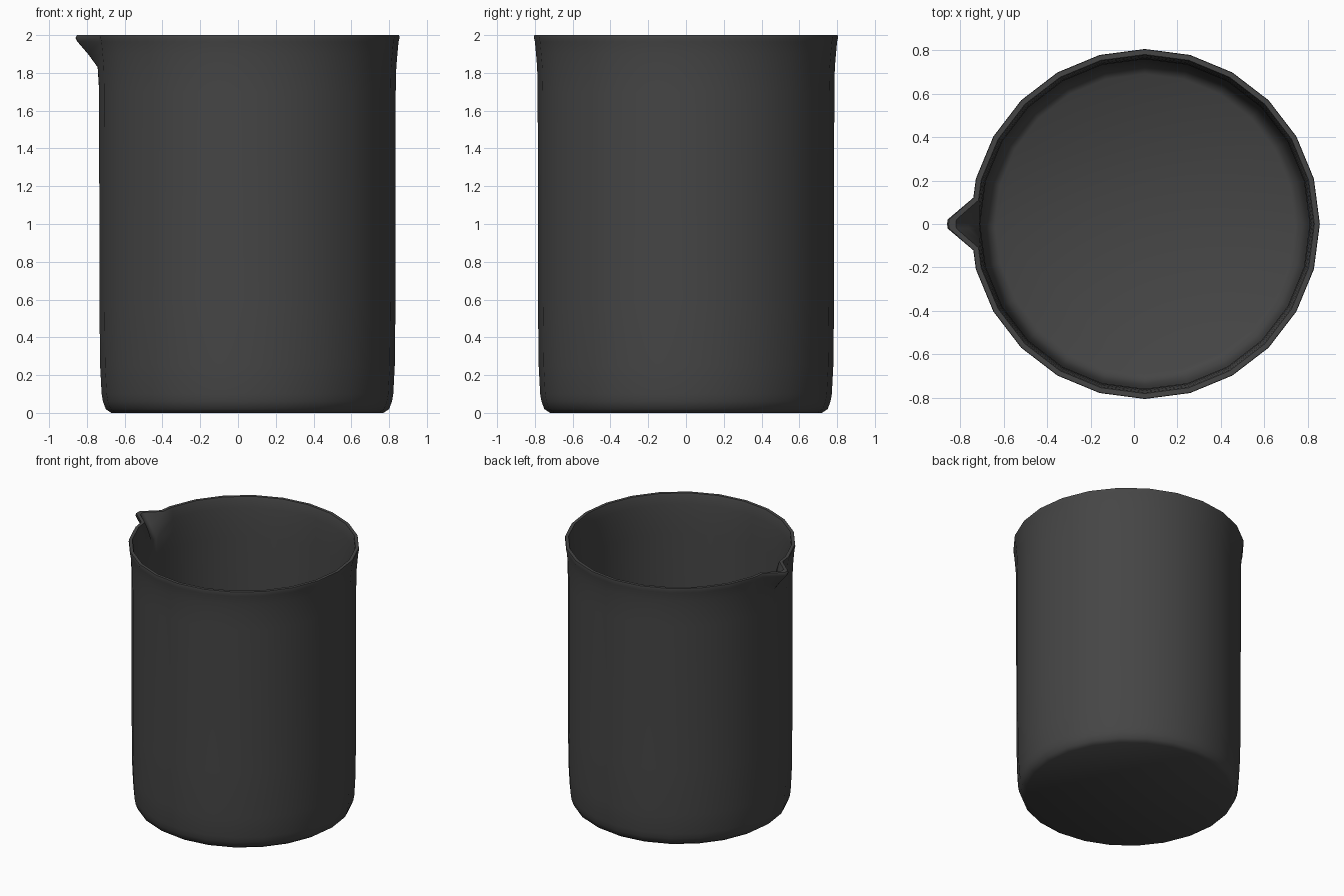
import bpy, bmesh
from math import sin, cos, radians, pi

cube = bpy.data.objects.get("Cube")
if cube:
    bpy.data.objects.remove(cube)

glass = bpy.data.materials.new("dark grey glass")
glass.use_nodes = True
GREY = (0.06, 0.06, 0.06, 1)
glass.diffuse_color = GREY
glass.node_tree.nodes["Principled BSDF"].inputs["Base Color"].default_value = GREY

SIDES = 24
STEP = 2 * pi / SIDES
CENTRE_X = 0.05


def ring(r, z, spout):
    """One 24-sided loop; the corner at -x is opened into a pouring spout."""
    pts = [(r * cos(pi + i * STEP), r * sin(pi + i * STEP)) for i in range(1, SIDES)]
    # Spout points lie on the two polygon edges next to the -x corner
    edge_x, edge_y = r * (1 - cos(STEP)), r * sin(STEP)
    base = 0.2 + 0.38 * min(1, spout / 0.1)
    tip = 0.1
    for t, push in ((base, 0), (tip, spout), (0, spout), (-tip, spout), (-base, 0)):
        pts.append((-r + abs(t) * edge_x - push, t * edge_y))
    return [(x + CENTRE_X, y, z) for x, y in pts]


# Radius, height, spout reach: outside upwards, over the rim, inside downwards
outside = [(0.72, 0, 0), (0.75, 0.02, 0), (0.765, 0.06, 0), (0.772, 0.1, 0),
           (0.78, 0.25, 0), (0.784, 0.6, 0), (0.785, 1.7, 0), (0.788, 1.83, 0.005),
           (0.794, 1.9, 0.05), (0.80, 1.965, 0.1), (0.805, 1.985, 0.105),
           (0.803, 2, 0.1)]
inside = [(0.78, 2, 0.09), (0.775, 1.985, 0.085), (0.768, 1.92, 0.045),
          (0.762, 1.83, 0), (0.758, 1.7, 0), (0.756, 0.6, 0), (0.75, 0.25, 0),
          (0.74, 0.1, 0), (0.72, 0.05, 0), (0.69, 0.03, 0)]

# Beaker wall skinned between rings, closed by the underside and the floor
bm = bmesh.new()
loops = [[bm.verts.new(p) for p in ring(*row)] for row in outside + inside]
for low, high in zip(loops, loops[1:]):
    for i in range(len(low)):
        j = (i + 1) % len(low)
        bm.faces.new((low[i], low[j], high[j], high[i]))
bm.faces.new(reversed(loops[0]))
bm.faces.new(loops[-1])
bmesh.ops.recalc_face_normals(bm, faces=bm.faces)

mesh = bpy.data.meshes.new("beaker")
bm.to_mesh(mesh)
bm.free()
mesh.materials.append(glass)
beaker = bpy.data.objects.new("beaker", mesh)
bpy.context.collection.objects.link(beaker)
bpy.context.view_layer.objects.active = beaker
beaker.select_set(True)
bpy.ops.object.shade_smooth_by_angle(angle=radians(50))
